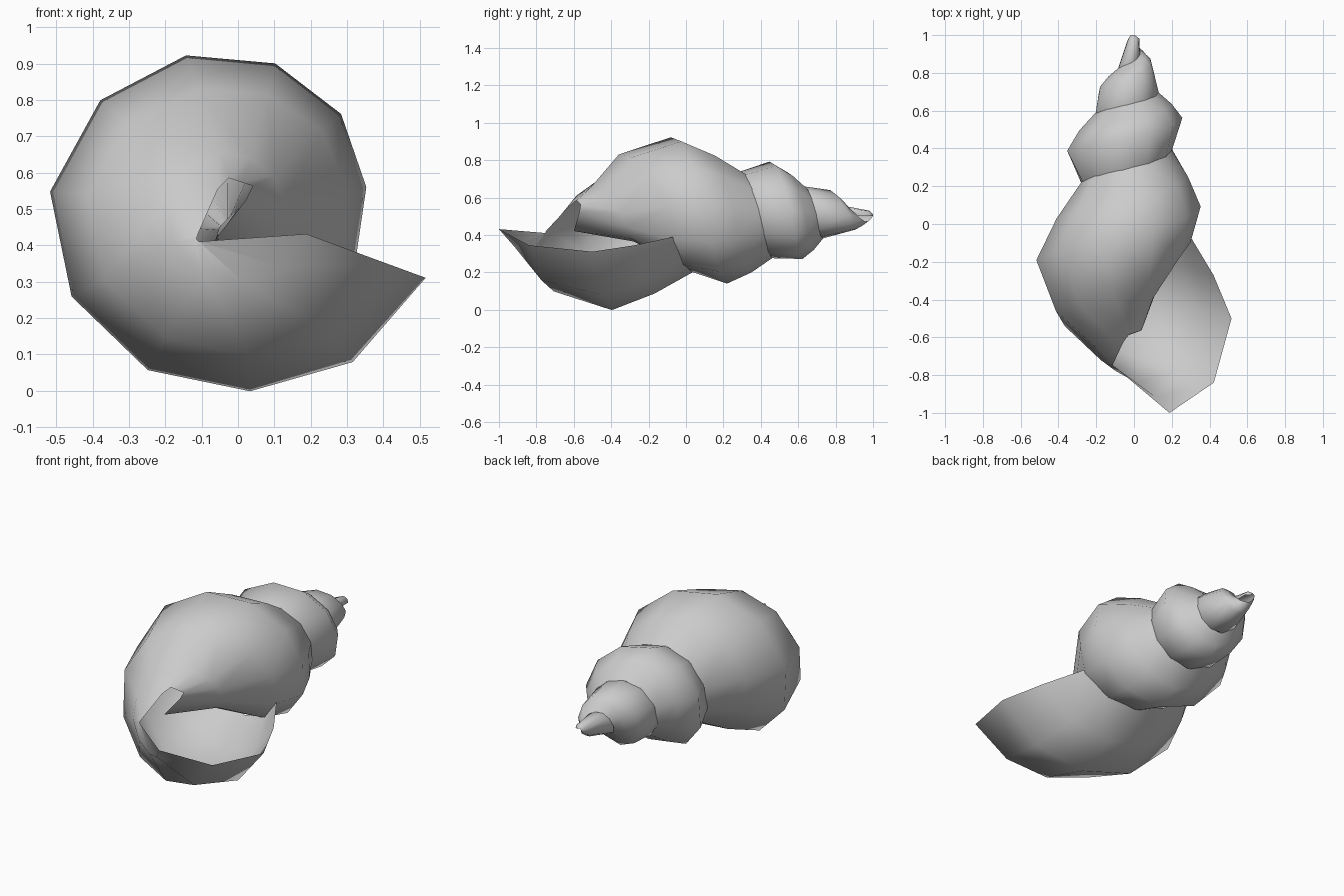
import bpy, bmesh
from math import sin, cos, tau

if "Cube" in bpy.data.objects:
    bpy.data.objects.remove(bpy.data.objects["Cube"])

CENTRE_Z = 0.5
STEPS_PER_TURN = 11
LIP_TURN, TIP_TURN = 0.056, 4

# Coil guide: turn, suture radius, suture y, shoulder radius, shoulder y
COIL = [
    (.056, .32, -.07, .55, -.5), (.25, .3, .04, .5, -.39),
    (.5, .28, .22, .525, -.2), (.75, .24, .3, .425, -.05),
    (1, .2, .4, .35, .11), (1.25, .225, .46, .36, .22),
    (1.5, .215, .58, .365, .38), (1.75, .155, .64, .29, .46),
    (2, .13, .7, .255, .57), (2.25, .12, .73, .23, .62),
    (2.5, .09, .82, .19, .72), (2.75, .05, .86, .135, .78),
    (3, .03, .92, .085, .88), (3.25, .03, .97, .075, .9),
    (3.5, .02, 1, .03, .98), (4, 0, 1, .03, .98),
]

# Front of the whorl: turn, belly r y, canal r y
FRONT = [
    (.056, .45, -.84, .2, -1), (.25, .4, -.7, .2, -.83),
    (.5, .42, -.47, .2, -.67), (.75, .33, -.33, .15, -.47),
    (1, .3, -.07, .12, -.33),
]

# Inner edge winding along the middle: turn, x, y, z
COLUMELLA = [
    (.056, -.11, -.75, .41), (.5, -.115, -.75, .42), (.75, -.04, -.59, .59),
    (1, .05, -.56, .56), (1.25, -.06, -.6, .42), (1.5, -.05, -.5, .45),
    (2, 0, -.1, .5), (4, 0, .9, .5),
]


def sample(table, t):
    """Linear interpolation of a guide table."""
    t = min(max(t, table[0][0]), table[-1][0])
    for a, b in zip(table, table[1:]):
        if t <= b[0]:
            k = (t - a[0]) / (b[0] - a[0])
            return [u + (v - u) * k for u, v in zip(a[1:], b[1:])]


def section(t):
    """Open cross-section of the whorl, from suture to columella."""
    sr, sy, hr, hy = sample(COIL, t)
    cx, cy, cz = sample(COLUMELLA, t)
    swell = 0.025 * hr
    if t <= 1:
        br, by, nr, ny = sample(FRONT, t)
    else:
        # the belly meets the suture of the next larger whorl
        br, by = sample(COIL, t - 1)[:2]
        nr, ny = br * .45, by * .5 + cy * .5
    profile = [(sr, sy), ((sr + hr) / 2 + swell, (sy + hy) / 2 + swell),
               (hr, hy), (br, by), (nr, ny)]
    a = -tau * t
    return [(r * cos(a), y, CENTRE_Z + r * sin(a)) for r, y in profile] + [(cx, cy, cz)]


def material(name, colour):
    m = bpy.data.materials.new(name)
    m.use_nodes = True
    m.diffuse_color = colour
    m.node_tree.nodes["Principled BSDF"].inputs["Base Color"].default_value = colour
    return m


# Sweep the section around the y axis from lip to tip
bm = bmesh.new()
count = round((TIP_TURN - LIP_TURN) * STEPS_PER_TURN)
rings = []
for i in range(count + 1):
    t = LIP_TURN + (TIP_TURN - LIP_TURN) * i / count
    rings.append([bm.verts.new(p) for p in section(t)])
for r0, r1 in zip(rings, rings[1:]):
    for j in range(len(r0) - 1):
        bm.faces.new((r0[j], r0[j + 1], r1[j + 1], r1[j]))
bm.normal_update()

# Make the outer skin face away from the axis
probe = max(bm.faces, key=lambda f: abs(f.calc_center_median().x))
if probe.normal.x * probe.calc_center_median().x < 0:
    bmesh.ops.reverse_faces(bm, faces=bm.faces[:])
for f in bm.faces:
    f.smooth = True

mesh = bpy.data.meshes.new("spiral_shell")
bm.to_mesh(mesh)
bm.free()
shell = bpy.data.objects.new("spiral_shell", mesh)
bpy.context.collection.objects.link(shell)
mesh.materials.append(material("shell grey", (.6, .6, .6, 1)))
